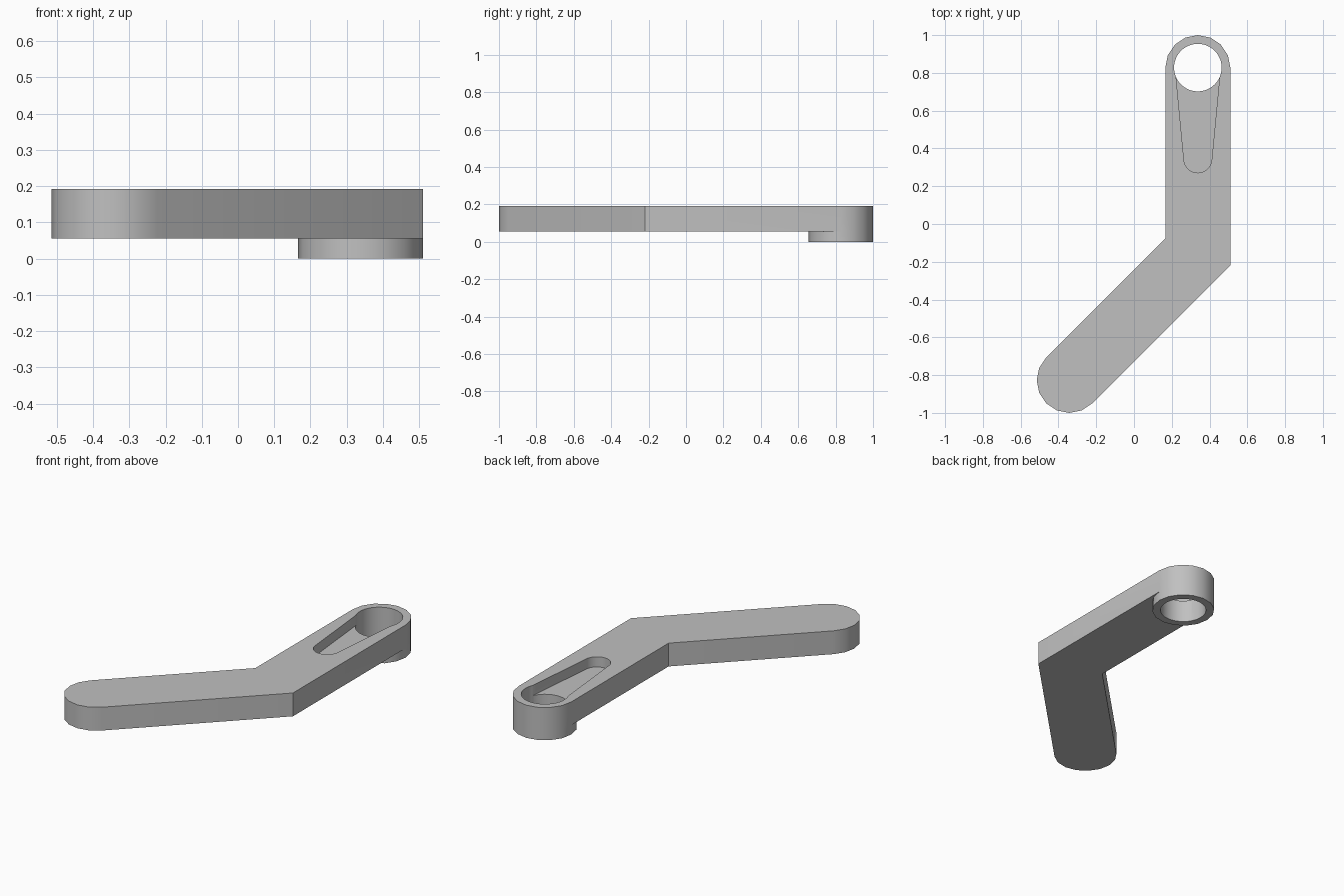
import bpy, bmesh
from math import cos, sin, tan, radians

cube = bpy.data.objects.get("Cube")
if cube:
    bpy.data.objects.remove(cube, do_unlink=True)

TOP, UNDERSIDE, SLOT_FLOOR = 0.192, 0.055, 0.132
R = 0.172                       # half width of the arm
PIVOT = (0.338, 0.828)          # bored end
TIP = (-0.343, -0.828)          # plain end
BEND_Y = TIP[1] + PIVOT[0] - TIP[0]

grey = bpy.data.materials.new("plain grey")
grey.use_nodes = True
colour = (0.53, 0.53, 0.53, 1)
grey.diffuse_color = colour
grey.node_tree.nodes["Principled BSDF"].inputs["Base Color"].default_value = colour


def arc(centre, radius, start, end, steps):
    angles = [radians(start + (end - start) * i / steps) for i in range(steps + 1)]
    return [(centre[0] + radius * cos(a), centre[1] + radius * sin(a)) for a in angles]


def prism(name, outline, low, high):
    """Extrude a counter-clockwise outline between two heights."""
    bm = bmesh.new()
    base = bm.faces.new([bm.verts.new((x, y, low)) for x, y in outline])
    grown = bmesh.ops.extrude_face_region(bm, geom=[base], use_keep_orig=True)
    for v in grown["geom"]:
        if isinstance(v, bmesh.types.BMVert):
            v.co.z = high
    bmesh.ops.recalc_face_normals(bm, faces=bm.faces)
    mesh = bpy.data.meshes.new(name)
    bm.to_mesh(mesh)
    bm.free()
    mesh.materials.append(grey)
    obj = bpy.data.objects.new(name, mesh)
    bpy.context.collection.objects.link(obj)
    return obj


def combine(target, other, operation):
    """Apply a boolean and discard the helper."""
    other.hide_render = True
    mod = target.modifiers.new(operation.lower(), 'BOOLEAN')
    mod.operation, mod.solver, mod.object = operation, 'EXACT', other
    bpy.context.view_layer.objects.active = target
    bpy.ops.object.modifier_apply(modifier=mod.name)
    bpy.data.objects.remove(other, do_unlink=True)


# Bent arm with rounded ends and a mitred elbow
miter = R * tan(radians(22.5))
outline = (arc(PIVOT, R, 0, 180, 8)
           + [(PIVOT[0] - R, BEND_Y + miter)]
           + arc(TIP, R, 135, 315, 8)
           + [(PIVOT[0] + R, BEND_Y - miter)])
arm = prism("bent_arm", outline, UNDERSIDE, TOP)

# Round boss hanging below the pivot end
boss = prism("pivot_boss", arc(PIVOT, R, 0, 360, 16)[:-1], 0, TOP)
combine(arm, boss, 'UNION')

# Tapered recess running into the bore
slot_end = (PIVOT[0], 0.345)
slot = (arc(slot_end, 0.074, 180, 360, 14)
        + [(PIVOT[0] + 0.12, PIVOT[1]), (PIVOT[0] - 0.12, PIVOT[1])])
combine(arm, prism("slot_cutter", slot, SLOT_FLOOR, TOP + 0.1), 'DIFFERENCE')

# Bore through the pivot end
bore = arc(PIVOT, 0.126, 0, 360, 48)[:-1]
combine(arm, prism("bore_cutter", bore, -0.1, TOP + 0.1), 'DIFFERENCE')

# Smooth the rounded walls, keep edges crisp
bpy.ops.object.select_all(action='DESELECT')
arm.select_set(True)
bpy.context.view_layer.objects.active = arm
bpy.ops.object.shade_smooth_by_angle(angle=radians(30))
